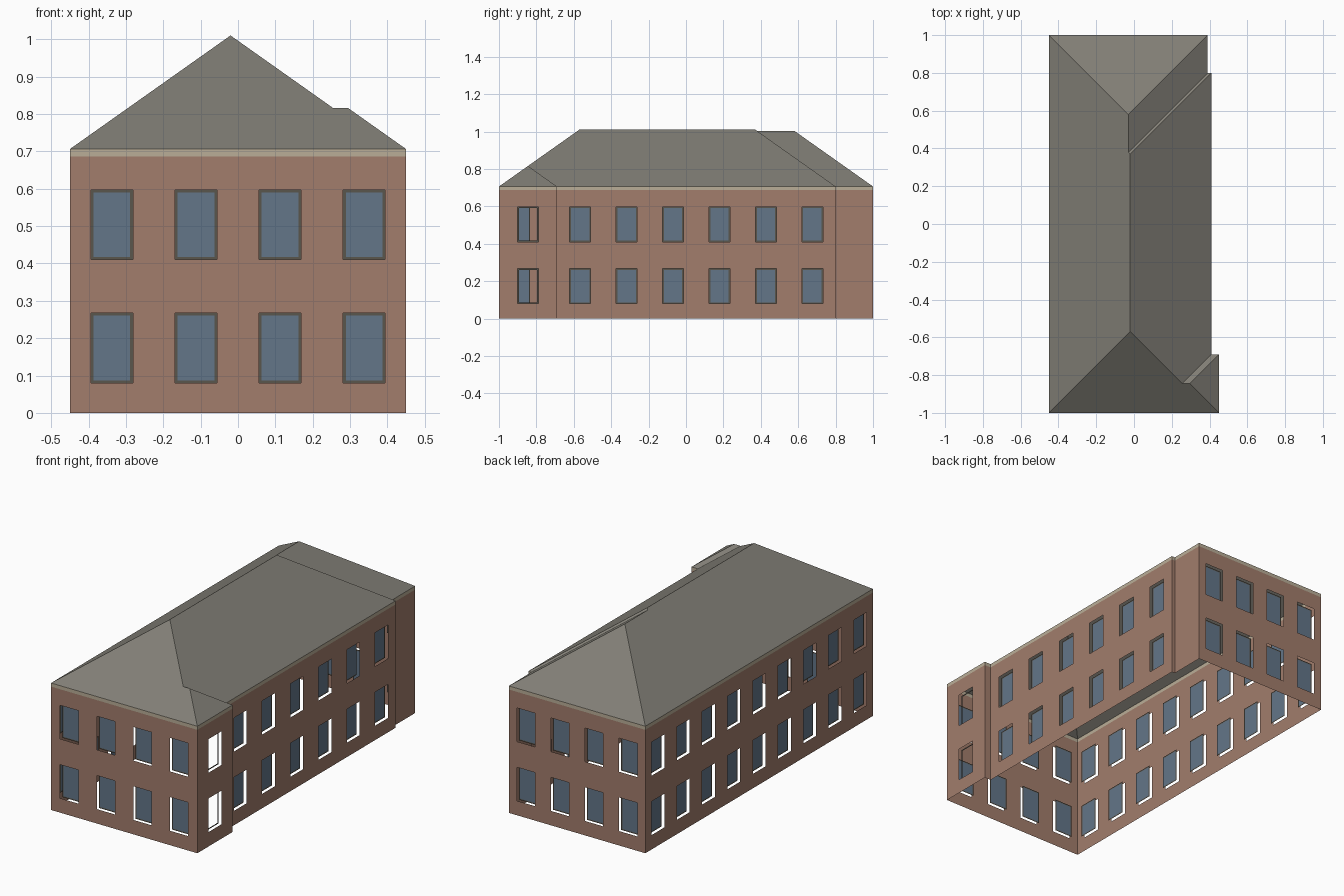
import bpy
from mathutils import Vector

cube = bpy.data.objects.get("Cube")
if cube:
    bpy.data.objects.remove(cube, do_unlink=True)


def material(name, rgb):
    m = bpy.data.materials.new(name)
    m.use_nodes = True
    m.diffuse_color = (*rgb, 1)
    bsdf = next(n for n in m.node_tree.nodes if n.type == 'BSDF_PRINCIPLED')
    bsdf.inputs["Base Color"].default_value = (*rgb, 1)
    bsdf.inputs["Roughness"].default_value = 0.9
    return m


BRICK = material("brick", (0.36, 0.205, 0.15))
STONE = material("cornice_stone", (0.49, 0.42, 0.31))
SLATE = material("roof_slate", (0.22, 0.21, 0.18))
GLASS = material("window_glass", (0.125, 0.18, 0.25))
FRAME = material("window_frame", (0.10, 0.092, 0.073))

EAVE, BAND = 0.706, 0.686         # top and bottom of the cornice
SLOPE = 0.707                     # roof rise per unit run
WIN_W, INSET, RIM = 0.112, 0.018, 0.007
ROWS = [(0.08, 0.267), (0.41, 0.597)]


def build(name, polygons, mat):
    """Make one object from polygons, sharing coincident corners."""
    index, faces = {}, []
    for poly in polygons:
        faces.append([index.setdefault(tuple(round(c, 5) for c in p), len(index))
                      for p in poly])
    mesh = bpy.data.meshes.new(name)
    mesh.from_pydata(list(index), [], faces)
    mesh.materials.append(mat)
    mesh.update()
    obj = bpy.data.objects.new(name, mesh)
    bpy.context.collection.objects.link(obj)
    return obj


def wall(name, start, end, count, glazed=True):
    """Brick skin with open windows, cornice band, frames and panes."""
    a, b = Vector((*start, 0)), Vector((*end, 0))
    length = (b - a).length
    along = (b - a).normalized()
    inward = Vector((-along.y, along.x, 0))

    def quad(u0, u1, z0, z1, depth=0.0):
        corners = ((u0, z0), (u1, z0), (u1, z1), (u0, z1))
        return [tuple(a + along * u + inward * depth + Vector((0, 0, z)))
                for u, z in corners]

    centres = [length * (i + 0.5) / count for i in range(count)]
    us = [0] + [c + s * WIN_W / 2 for c in centres for s in (-1, 1)] + [length]
    zs = [0] + [z for row in ROWS for z in row] + [BAND]
    skin, frames, panes = [], [], []
    for i, (u0, u1) in enumerate(zip(us, us[1:])):
        for j, (z0, z1) in enumerate(zip(zs, zs[1:])):
            if not (i % 2 and j % 2):
                skin.append(quad(u0, u1, z0, z1))
                continue
            frames += [quad(u0, u0 + RIM, z0, z1, INSET),
                       quad(u1 - RIM, u1, z0, z1, INSET),
                       quad(u0 + RIM, u1 - RIM, z0, z0 + RIM, INSET),
                       quad(u0 + RIM, u1 - RIM, z1 - RIM, z1, INSET)]
            panes.append(quad(u0 + RIM, u1 - RIM, z0 + RIM, z1 - RIM, INSET))
    build(name + "_wall", skin, BRICK)
    build(name + "_cornice", [quad(0, length, BAND, EAVE)], STONE)
    if frames:
        build(name + "_window_frames", frames, FRAME)
    if frames and glazed:
        build(name + "_window_panes", panes, GLASS)


# Footprint: wide front bay, long main wing, slightly narrower rear bay
WEST, BAY, MAIN, REAR = -0.45, 0.45, 0.41, 0.39
FRONT, BAY_Y, REAR_Y, BACK = -1.0, -0.69, 0.80, 1.0

wall("front", (WEST, FRONT), (BAY, FRONT), 4)
wall("front_bay_side", (BAY, FRONT), (BAY, BAY_Y), 1, glazed=False)
wall("front_bay_return", (BAY, BAY_Y), (MAIN, BAY_Y), 0)
wall("left_side", (MAIN, BAY_Y), (MAIN, REAR_Y), 6)
wall("rear_bay_return", (MAIN, REAR_Y), (REAR, REAR_Y), 0)
wall("rear_bay_side", (REAR, REAR_Y), (REAR, BACK), 0)
wall("back", (REAR, BACK), (WEST, BACK), 4)
wall("right_side", (WEST, BACK), (WEST, FRONT), 9)


# Hipped roof: every hip and valley runs at 45 degrees in plan
def roof_point(x, y, run=0.0):
    return (x, y, EAVE + SLOPE * run)


main_run = (MAIN - WEST) / 2
rear_run = (REAR - WEST) / 2
bay_run = (BAY_Y - FRONT) / 2
main_x, rear_x = WEST + main_run, WEST + rear_run

sw, se = roof_point(WEST, FRONT), roof_point(BAY, FRONT)
nw, ne = roof_point(WEST, BACK), roof_point(REAR, BACK)
bay_corner, bay_inner = roof_point(BAY, BAY_Y), roof_point(MAIN, BAY_Y)
rear_corner, rear_inner = roof_point(MAIN, REAR_Y), roof_point(REAR, REAR_Y)
ridge_front = roof_point(main_x, FRONT + main_run, main_run)
ridge_end = roof_point(main_x, REAR_Y - main_run, main_run)
rear_start = roof_point(rear_x, REAR_Y - rear_run, rear_run)
rear_end = roof_point(rear_x, BACK - rear_run, rear_run)
bay_peak = roof_point(BAY - bay_run, FRONT + bay_run, bay_run)
bay_valley = roof_point(MAIN - bay_run, FRONT + bay_run, bay_run)

build("roof", [
    [sw, se, bay_peak, bay_valley, ridge_front],                    # front hip
    [se, bay_corner, bay_peak],                                     # bay side
    [bay_peak, bay_corner, bay_inner, bay_valley],                  # bay rear strip
    [bay_inner, rear_corner, ridge_end, ridge_front, bay_valley],   # main side
    [rear_corner, rear_inner, rear_start, ridge_end],               # step strip
    [rear_inner, ne, rear_end, rear_start],                         # rear bay side
    [ne, nw, rear_end],                                             # back hip
    [nw, sw, ridge_front, ridge_end, rear_start, rear_end],         # right slope
], SLATE)
